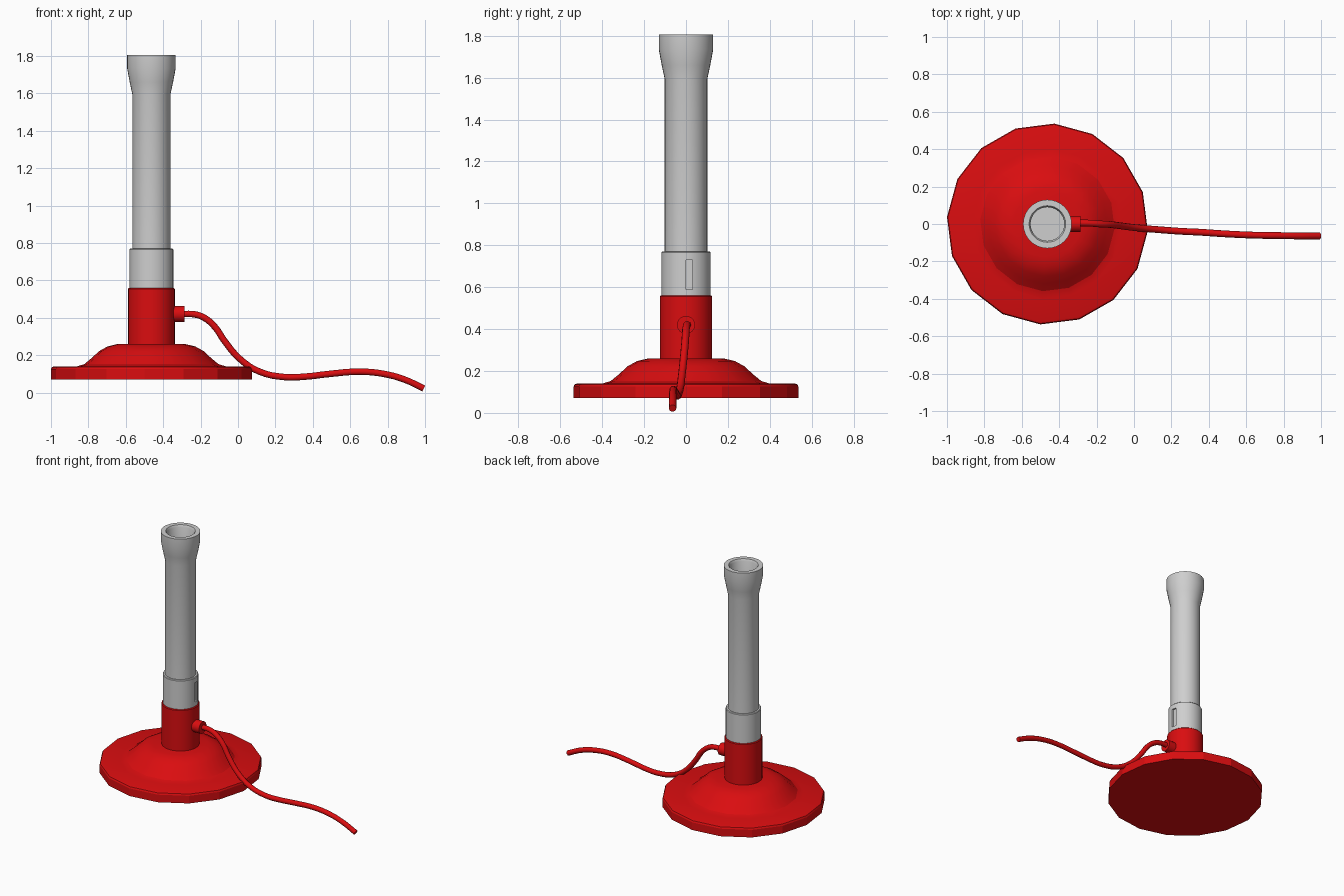
import bpy
import bmesh
from math import cos, sin, pi, radians

if "Cube" in bpy.data.objects:
    bpy.data.objects.remove(bpy.data.objects["Cube"], do_unlink=True)

AXIS_X = -0.463  # the upright parts share this axis


def material(name, rgb):
    mat = bpy.data.materials.new(name)
    mat.use_nodes = True
    mat.diffuse_color = (*rgb, 1)
    mat.node_tree.nodes["Principled BSDF"].inputs["Base Color"].default_value = (*rgb, 1)
    return mat


red = material("red paint", (0.70, 0.004, 0.005))
grey = material("grey metal", (0.62, 0.62, 0.62))


def smooth(obj, angle):
    bpy.ops.object.select_all(action="DESELECT")
    obj.select_set(True)
    bpy.context.view_layer.objects.active = obj
    bpy.ops.object.shade_smooth_by_angle(angle=radians(angle))


def lathe(name, profile, mat, sides=32, turn=0.0, angle=30):
    """Revolve (radius, height) points, closing both ends."""
    bm = bmesh.new()
    rings = []
    for r, z in profile:
        angles = [turn + 2 * pi * i / sides for i in range(sides)]
        rings.append([bm.verts.new((r * cos(a), r * sin(a), z)) for a in angles])
    for low, high in zip(rings, rings[1:]):
        for i in range(sides):
            j = (i + 1) % sides
            bm.faces.new((low[i], low[j], high[j], high[i]))
    bm.faces.new(rings[0][::-1])
    bm.faces.new(rings[-1])
    bmesh.ops.recalc_face_normals(bm, faces=bm.faces)
    mesh = bpy.data.meshes.new(name)
    bm.to_mesh(mesh)
    bm.free()
    mesh.materials.append(mat)
    obj = bpy.data.objects.new(name, mesh)
    bpy.context.collection.objects.link(obj)
    obj.location.x = AXIS_X
    smooth(obj, angle)
    return obj


# Sixteen-sided foot with a domed middle
lathe("base", [(0.538, 0.07), (0.538, 0.125), (0.533, 0.136), (0.522, 0.14),
               (0.40, 0.14), (0.36, 0.152), (0.32, 0.185), (0.28, 0.222),
               (0.235, 0.247), (0.18, 0.26)],
      red, sides=16, turn=radians(-4), angle=22)

# Red lower body
lathe("body", [(0.125, 0.24), (0.125, 0.555), (0.12, 0.56)], red)

# Grey collar with an air slot cut in one side
collar = lathe("collar", [(0.117, 0.55), (0.117, 0.766), (0.113, 0.77)], grey)
bpy.ops.mesh.primitive_cube_add(size=1, location=(AXIS_X + 0.129, 0.016, 0.66))
cutter = bpy.context.object
cutter.name = "slot_cutter"
cutter.scale = (0.05, 0.032, 0.14)
cutter.hide_render = True
cut = collar.modifiers.new("slot", "BOOLEAN")
cut.operation = "DIFFERENCE"
cut.object = cutter
bpy.context.view_layer.objects.active = collar
bpy.ops.object.modifier_apply(modifier=cut.name)
bpy.data.objects.remove(cutter, do_unlink=True)
smooth(collar, 30)

# Tall tube with a flared, hollow mouth
lathe("barrel", [(0.102, 0.74), (0.102, 1.595), (0.116, 1.66), (0.13, 1.735),
                 (0.13, 1.805), (0.098, 1.805), (0.09, 1.79), (0.09, 1.5)], grey)

# Hose inlet on the side of the body
bpy.ops.mesh.primitive_cylinder_add(vertices=24, radius=0.043, depth=0.07,
                                    location=(-0.32, 0, 0.42),
                                    rotation=(0, pi / 2, 0))
inlet = bpy.context.object
inlet.name = "hose_inlet"
inlet.data.materials.append(red)
smooth(inlet, 30)

# Flexible hose swept along a smooth path
path = [(-0.30, 0.006, 0.42), (-0.23, 0.004, 0.418), (-0.18, 0.0, 0.40),
        (-0.125, -0.003, 0.353), (-0.07, -0.01, 0.273), (0.01, -0.02, 0.18),
        (0.115, -0.029, 0.112), (0.25, -0.039, 0.083), (0.355, -0.044, 0.085),
        (0.49, -0.053, 0.10), (0.65, -0.06, 0.112), (0.78, -0.062, 0.10),
        (0.89, -0.064, 0.07), (0.993, -0.064, 0.022)]
curve = bpy.data.curves.new("hose", "CURVE")
curve.dimensions = "3D"
curve.bevel_depth = 0.018
curve.bevel_resolution = 3
curve.resolution_u = 4
curve.use_fill_caps = True
spline = curve.splines.new("BEZIER")
spline.bezier_points.add(len(path) - 1)
for point, co in zip(spline.bezier_points, path):
    point.co = co
    point.handle_left_type = point.handle_right_type = "AUTO"
curve.materials.append(red)
hose = bpy.data.objects.new("hose", curve)
bpy.context.collection.objects.link(hose)
bpy.ops.object.select_all(action="DESELECT")
hose.select_set(True)
bpy.context.view_layer.objects.active = hose
bpy.ops.object.convert(target="MESH")
smooth(bpy.context.object, 40)
